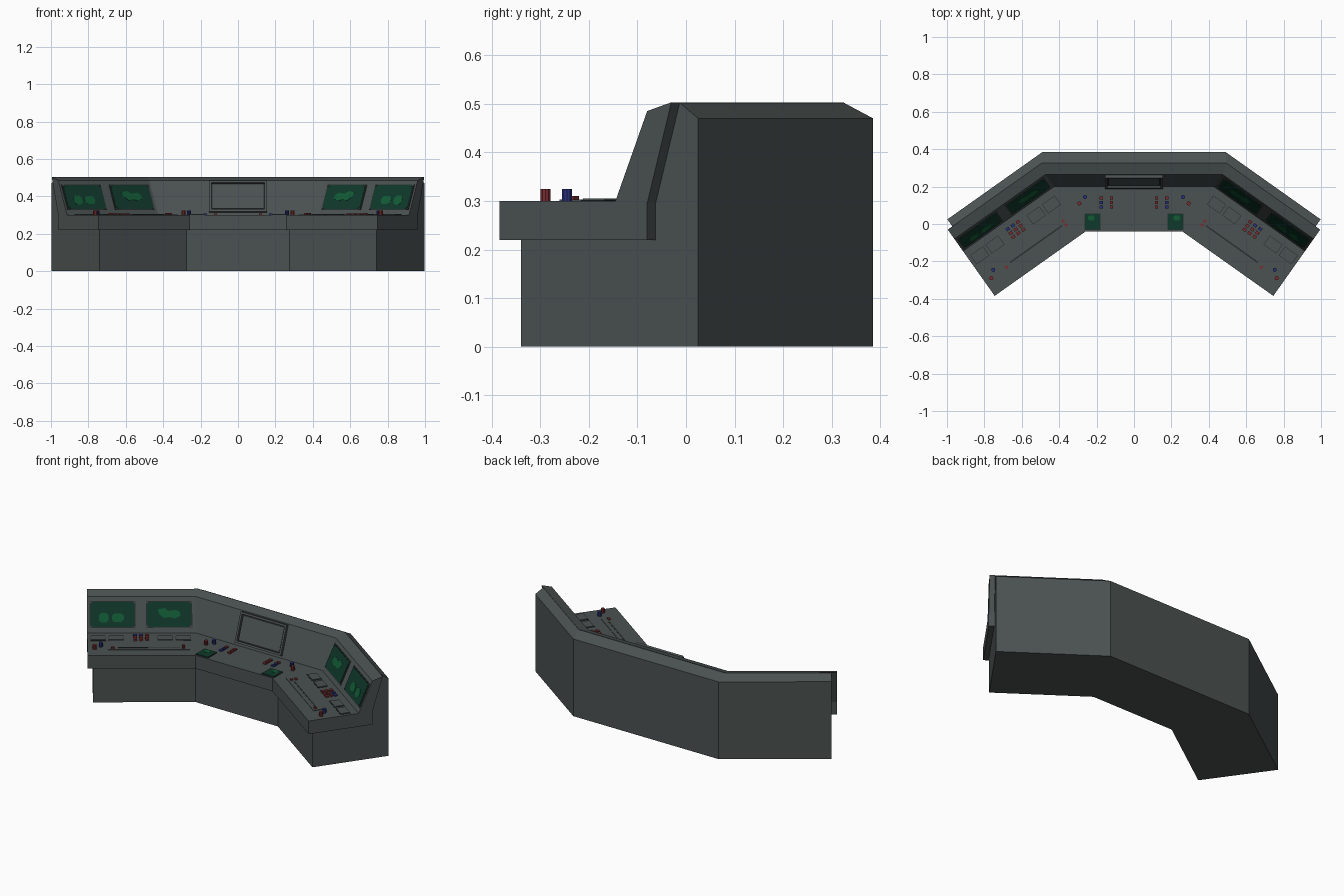
import bpy, bmesh, math
from mathutils import Matrix, Vector

if "Cube" in bpy.data.objects:
    bpy.data.objects.remove(bpy.data.objects["Cube"])


def material(name, r, g, b):
    m = bpy.data.materials.new(name)
    m.diffuse_color = (r, g, b, 1)
    m.use_nodes = True
    m.node_tree.nodes["Principled BSDF"].inputs["Base Color"].default_value = m.diffuse_color
    return m


GREY = material("console_grey", .070, .084, .083)
DARK = material("dark_trim", .025, .029, .029)
SCREEN = material("screen_green", .005, .040, .023)
GLOW = material("bright_green", .006, .105, .036)
RED = material("button_red", .20, .026, .030)
BLUE = material("button_blue", .022, .032, .20)

# Wing directions: D runs outward along the wing, N runs back across it
D = Vector((.816, -.578, 0))
N = Vector((.578, .816, 0))
Z = Vector((0, 0, 1))


def frame(x, y, z, origin):
    m = Matrix((x, y, z)).transposed().to_4x4()
    m.translation = origin
    return m


tilt = math.atan2(.185, .08)
c, s = math.cos(tilt), math.sin(tilt)
WING_DESK = frame(D, N, Z, Z * .3)
WING_PANEL = frame(D, N * c + Z * s, Z * c - N * s, N * .41 + Z * .3)
MID_DESK = Matrix.Translation((0, 0, .3))
tm = math.atan2(.185, .065)
Y = Vector((0, 1, 0))
MID_PANEL = frame(Vector((1, 0, 0)), Y * math.cos(tm) + Z * math.sin(tm),
                  Z * math.cos(tm) - Y * math.sin(tm), Vector((0, .2, .3)))


def finish(name, bm, mat):
    bmesh.ops.recalc_face_normals(bm, faces=bm.faces)
    me = bpy.data.meshes.new(name)
    bm.to_mesh(me)
    bm.free()
    me.materials.append(mat)
    ob = bpy.data.objects.new(name, me)
    bpy.context.collection.objects.link(ob)


def loft(name, profile, end_d):
    """Profile rows (mid_y, wing_n, z): swept through both mitred corners."""
    bm = bmesh.new()
    corner = [Vector(((n - .816 * y) / .578, y, z)) for y, n, z in profile]
    end = [D * end_d + N * n + Z * z for y, n, z in profile]

    def flip(ps):
        return [Vector((-p.x, p.y, p.z)) for p in ps]
    rings = [[bm.verts.new(p) for p in ps]
             for ps in (flip(end), flip(corner), corner, end)]
    k = len(profile)
    for a, b in zip(rings, rings[1:]):
        for i in range(k):
            bm.faces.new((a[i], a[(i + 1) % k], b[(i + 1) % k], b[i]))
    bm.faces.new(rings[0])
    bm.faces.new(rings[-1])
    finish(name, bm, GREY)


def prisms(name, fr, outlines, z0, z1, mat, mirror=True):
    """Extrude flat outlines in a surface frame, repeated on both sides."""
    bm = bmesh.new()
    for pts in outlines:
        for sx in ((1, -1) if mirror else (1,)):
            lo, hi = [[bm.verts.new(Matrix.Diagonal((sx, 1, 1, 1)) @ (fr @ Vector((x, y, h))))
                       for x, y in pts] for h in (z0, z1)]
            bm.faces.new(lo)
            bm.faces.new(hi)
            for i in range(len(pts)):
                j = (i + 1) % len(pts)
                bm.faces.new((lo[i], lo[j], hi[j], hi[i]))
    finish(name, bm, mat)


def rect(x, y, w, h):
    return [(x - w, y - h), (x + w, y - h), (x + w, y + h), (x - w, y + h)]


def octagon(x, y, w, h, k):
    return [(x - w + k, y - h), (x + w - k, y - h), (x + w, y - h + k), (x + w, y + h - k),
            (x + w - k, y + h), (x - w + k, y + h), (x - w, y + h - k), (x - w, y - h + k)]


def disc(x, y, r, n=10):
    return [(x + r * math.cos(2 * math.pi * i / n), y + r * math.sin(2 * math.pi * i / n))
            for i in range(n)]


def border(x, y, w, h, t):
    return [rect(x - w + t, y, t, h), rect(x + w - t, y, t, h),
            rect(x, y - h + t, w - 2 * t, t), rect(x, y + h - t, w - 2 * t, t)]


# Main body, and the overhanging desk with its sloped back panel
loft("console_body", [(-.012, .15, 0), (-.012, .15, .23), (.22, .44, .28), (.325, .551, .502),
                      (.385, .597, .47), (.385, .597, 0)], .80)
loft("desk_and_panel", [(-.04, .117, .22), (-.04, .117, .30), (.20, .41, .30),
                        (.265, .49, .485), (.325, .551, .503), (.27, .49, .295),
                        (.27, .49, .22)], .83)

# Wing screens with rims, corner screws and glowing blobs
centres = (.378, .69)
prisms("screen_rims", WING_PANEL, [rect(x, .103, .128, .074) for x in centres], -.002, .003, DARK)
prisms("screens", WING_PANEL, [octagon(x, .103, .122, .069, .014) for x in centres],
       0, .006, SCREEN)
prisms("screen_screws", WING_PANEL, [disc(x + i * .121, .103 + j * .067, .005, 6)
       for x in centres for i in (-1, 1) for j in (-1, 1)], 0, .006, GREY)
prisms("screen_blobs", WING_PANEL,
       [octagon(.66, .085, .032, .024, .013), octagon(.738, .085, .027, .026, .013),
        [(.315, .095), (.345, .080), (.375, .088), (.405, .083), (.432, .103), (.440, .130),
         (.405, .138), (.380, .122), (.340, .128), (.318, .115)]], .004, .0075, GLOW)

# Centre display: raised frame around a plain grey plate
prisms("display_frame", MID_PANEL, border(0, .103, .155, .088, .006), -.002, .018, GREY, False)
prisms("display_gap", MID_PANEL, [rect(0, .103, .143, .076)], -.002, .002, DARK, False)
prisms("display_plate", MID_PANEL, [rect(0, .103, .136, .069)], 0, .008, GREY, False)

# Small desk screens
prisms("desk_screen_rims", MID_DESK, [rect(.222, .012, .043, .044)], -.002, .003, DARK)
prisms("desk_screens", MID_DESK, [rect(.222, .012, .040, .041)], 0, .005, SCREEN)
prisms("desk_screen_blobs", MID_DESK, [octagon(.228, .032, .018, .014, .008)],
       .003, .0065, GLOW)

# Wing desk plates and slider track
plates = (.77, .67, .40, .30)
prisms("plate_rims", WING_DESK, [rect(x, .34, .042, .030) for x in plates], -.002, .002, DARK)
prisms("plates", WING_DESK, [rect(x, .34, .039, .027) for x in plates], 0, .005, GREY)
prisms("slider_bed", WING_DESK, [rect(.49, .215, .225, .028)], -.002, .003, GREY)
prisms("slider_slot", WING_DESK, [rect(.49, .215, .17, .004)], 0, .004, DARK)
prisms("slider_grips", WING_DESK, [rect(.69, .205, .009, .007), rect(.30, .232, .008, .007),
                                   rect(.30, .206, .008, .007)], 0, .010, RED)

# Button clusters on wings and centre desk
cols, rows = (.50, .533, .566), (.317, .342, .368)
blue_spots = ((.533, .368), (.566, .368))
prisms("wing_red_buttons", WING_DESK, [rect(x, y, .010, .008) for x in cols for y in rows
                                       if (x, y) not in blue_spots], 0, .009, RED)
prisms("wing_blue_buttons", WING_DESK, [rect(x, y, .010, .008) for x, y in blue_spots],
       0, .009, BLUE)
prisms("centre_red_buttons", MID_DESK, [rect(x, y, .009, .008) for x, y in
       ((.12, .14), (.12, .115), (.12, .09), (.175, .14))], 0, .009, RED)
prisms("centre_blue_buttons", MID_DESK, [rect(.175, y, .009, .008) for y in (.115, .09)],
       0, .009, BLUE)

# Tall round knobs
for label, fr, red, blue in (("wing", WING_DESK, (.79, .205), (.756, .235)),
                             ("centre", MID_DESK, (.292, .11), (.262, .145))):
    prisms(label + "_red_knobs", fr, [disc(*red, .011)], 0, .025, RED)
    prisms(label + "_blue_knobs", fr, [disc(*blue, .011)], 0, .025, BLUE)
